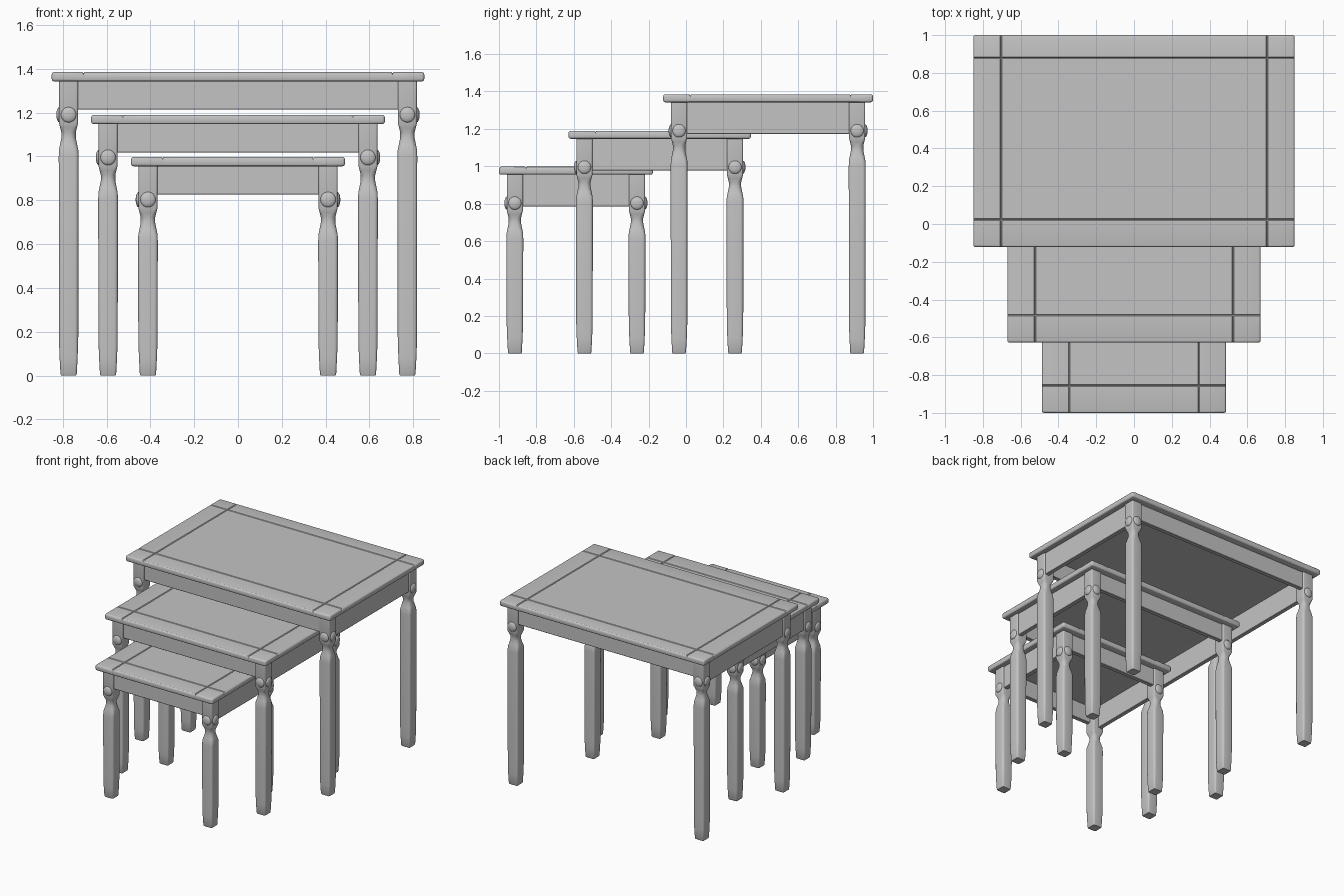
import bpy, bmesh, math
from mathutils import Matrix, Vector

cube = bpy.data.objects.get("Cube")
if cube:
    bpy.data.objects.remove(cube, do_unlink=True)

grey = bpy.data.materials.new("plain grey")
grey.use_nodes = True
colour = (0.55, 0.55, 0.55, 1)
grey.diffuse_color = colour
grey.node_tree.nodes["Principled BSDF"].inputs["Base Color"].default_value = colour


def finish(bm, name, angle=35):
    bmesh.ops.recalc_face_normals(bm, faces=bm.faces)
    mesh = bpy.data.meshes.new(name)
    bm.to_mesh(mesh)
    bm.free()
    mesh.materials.append(grey)
    obj = bpy.data.objects.new(name, mesh)
    bpy.context.collection.objects.link(obj)
    bpy.ops.object.select_all(action="DESELECT")
    obj.select_set(True)
    bpy.context.view_layer.objects.active = obj
    bpy.ops.object.shade_smooth_by_angle(angle=math.radians(angle))
    return obj


def box(lo, hi, bevel, segments):
    lo, hi = Vector(lo), Vector(hi)
    bm = bmesh.new()
    bmesh.ops.create_cube(bm, size=1, matrix=Matrix.Translation((lo + hi) / 2)
                          @ Matrix.Diagonal((*(hi - lo), 1)))
    bmesh.ops.bevel(bm, geom=bm.edges[:], offset=bevel, segments=segments,
                    profile=0.5, affect="EDGES")
    return bm


# Table top: rounded slab with V grooves framing the centre panel
def table_top(name, hx, y0, y1, z0, z1):
    bm = box((-hx, y0, z0), (hx, y1, z1), 0.012, 3)
    border, half, depth = 0.145, 0.005, 0.006
    grooves = [(0, -hx + border), (0, hx - border),
               (1, y0 + border), (1, y1 - 0.12)]
    for axis, pos in grooves:
        normal = Vector((axis == 0, axis == 1, 0))
        for shift in (-half, 0, half):
            bmesh.ops.bisect_plane(bm, geom=bm.verts[:] + bm.edges[:] + bm.faces[:],
                                   plane_co=normal * (pos + shift), plane_no=normal)
    for v in bm.verts:
        on_groove = any(abs(v.co[a] - p) < 1e-4 for a, p in grooves)
        if on_groove and v.co.z > z1 - 0.007:
            v.co.z -= depth
    finish(bm, name, 30)


# Leg: rounded square section lofted through a turned profile
def leg(name, x, y, top, knob_z):
    profile = [(0, 0.034, 0.008), (0.006, 0.037, 0.010), (0.08, 0.041, 0.012),
               (0.16, 0.044, 0.016), (knob_z - 0.19, 0.045, 0.016),
               (knob_z - 0.16, 0.044, 0.018), (knob_z - 0.135, 0.039, 0.024),
               (knob_z - 0.105, 0.033, 0.026), (knob_z - 0.08, 0.033, 0.024),
               (knob_z - 0.06, 0.038, 0.016), (knob_z - 0.04, 0.043, 0.009),
               (top, 0.043, 0.008)]
    bm = bmesh.new()
    rings = []
    for z, w, r in profile:
        ring = []
        for corner in range(4):
            mid = math.pi / 4 + corner * math.pi / 2
            cx = math.copysign(w - r, math.cos(mid))
            cy = math.copysign(w - r, math.sin(mid))
            for k in range(5):
                a = corner * math.pi / 2 + k * math.pi / 8
                ring.append(bm.verts.new((x + cx + r * math.cos(a),
                                          y + cy + r * math.sin(a), z)))
        rings.append(ring)
    for low, high in zip(rings, rings[1:]):
        for i in range(len(low)):
            j = (i + 1) % len(low)
            bm.faces.new((low[i], low[j], high[j], high[i]))
    bm.faces.new(rings[0])
    bm.faces.new(rings[-1])
    finish(bm, name)


# Knob: flattened dome set into the outer face of a leg
def knob(name, centre, axis):
    scale = [0.035] * 3
    scale[axis] = 0.014
    bm = bmesh.new()
    bmesh.ops.create_uvsphere(bm, u_segments=24, v_segments=12, radius=1,
                              matrix=Matrix.Translation(centre)
                              @ Matrix.Diagonal((*scale, 1)))
    finish(bm, name, 60)


def table(size, hx, y0, y1, height):
    under = height - 0.043
    knob_z = height - 0.195
    lx, ly = hx - 0.077, (y1 - y0) / 2 - 0.085
    yc = (y0 + y1) / 2
    table_top(size + "_top", hx, y0, y1, under, height)

    # Legs with knobs on their two outward faces
    for side, sx in (("left", 1), ("right", -1)):
        for end, sy in (("front", -1), ("back", 1)):
            name = f"{size}_{end}_{side}"
            x, y = sx * lx, yc + sy * ly
            leg(name + "_leg", x, y, under + 0.003, knob_z)
            knob(name + "_side_knob", (x + sx * 0.042, y, knob_z), 0)
            knob(name + "_end_knob", (x, y + sy * 0.042, knob_z), 1)

    # Aprons between the legs, deeper at the sides
    for end, sy in (("front", -1), ("back", 1)):
        y = yc + sy * (ly + 0.016)
        finish(box((-lx, y - 0.016, height - 0.172), (lx, y + 0.016, under + 0.003),
                   0.003, 1), f"{size}_{end}_apron")
    for side, sx in (("left", 1), ("right", -1)):
        x = sx * (lx + 0.016)
        finish(box((x - 0.016, yc - ly, height - 0.212), (x + 0.016, yc + ly, under + 0.003),
                   0.003, 1), f"{size}_{side}_apron")


# Nest of three tables, each stepping forward and down
table("large", 0.85, -0.122, 1.0, 1.385)
table("medium", 0.67, -0.628, 0.347, 1.19)
table("small", 0.488, -1.0, -0.177, 0.998)
